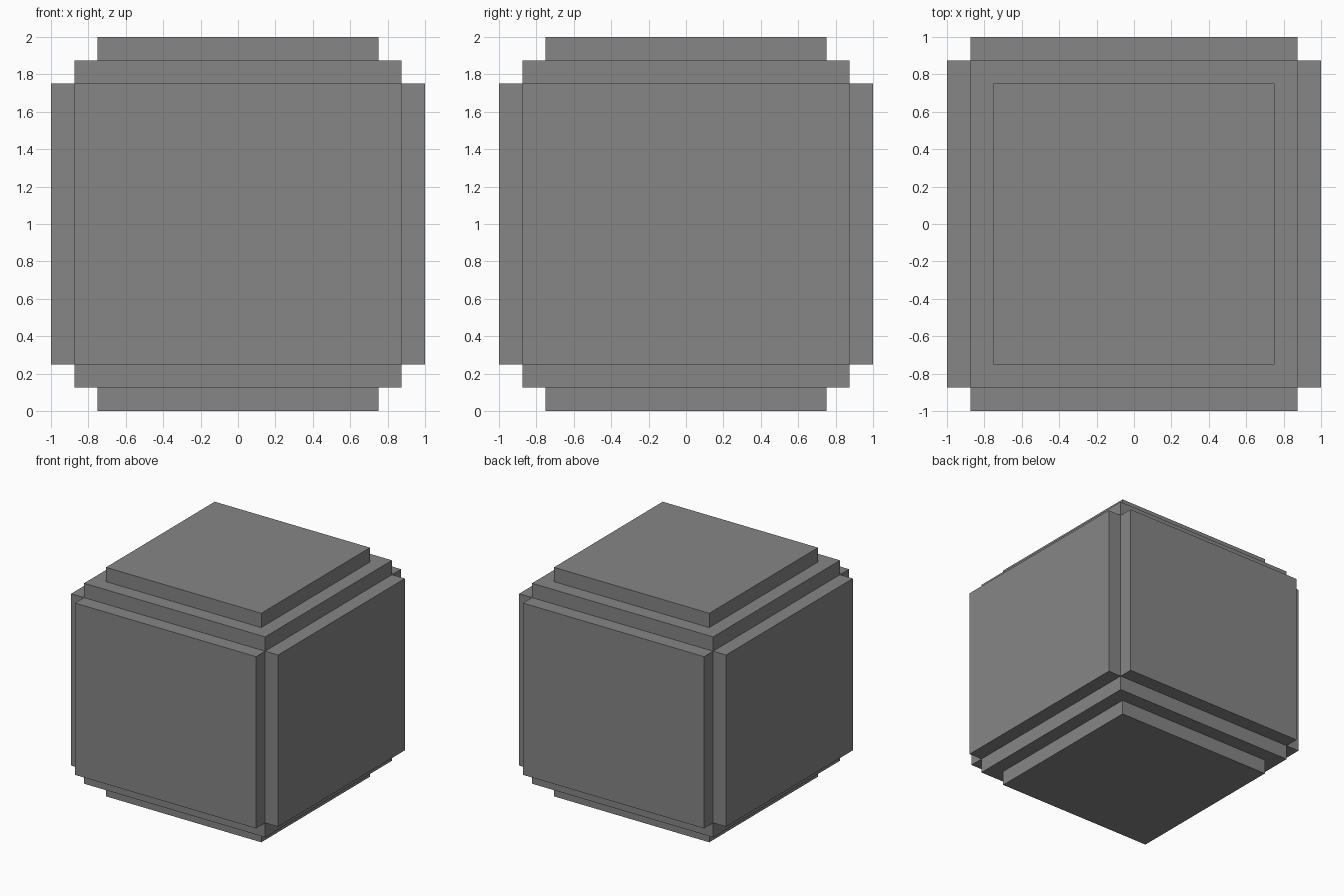
import bpy

if "Cube" in bpy.data.objects:
    bpy.data.objects.remove(bpy.data.objects["Cube"])

grey = bpy.data.materials.new("mid_grey")
grey.diffuse_color = (0.237, 0.237, 0.237, 1.0)
grey.use_nodes = True
grey.node_tree.nodes["Principled BSDF"].inputs["Base Color"].default_value = grey.diffuse_color


def box(name, center, size):
    """Axis-aligned box with applied dimensions."""
    bpy.ops.mesh.primitive_cube_add(size=1, location=center)
    ob = bpy.context.object
    ob.name = name
    ob.scale = size
    bpy.ops.object.transform_apply(location=False, rotation=False, scale=True)
    ob.data.materials.append(grey)
    return ob


CORE = 1.75     # edge of the central cube
PLATE = 0.125   # thickness of the raised plates
SHORT = 1.5     # reduced plate size
OFF = (CORE + PLATE) / 2

# Central cube
box("core_block", (0, 0, 1), (CORE, CORE, CORE))

# Raised plates on opposite sides
for s, x_name, y_name, z_name in ((-1, "left", "front", "bottom"),
                                  (1, "right", "back", "top")):
    box(x_name + "_plate", (s * OFF, 0, 1), (PLATE, CORE, SHORT))
    box(y_name + "_plate", (0, s * OFF, 1), (CORE, PLATE, SHORT))
    box(z_name + "_plate", (0, 0, 1 + s * OFF), (SHORT, SHORT, PLATE))
